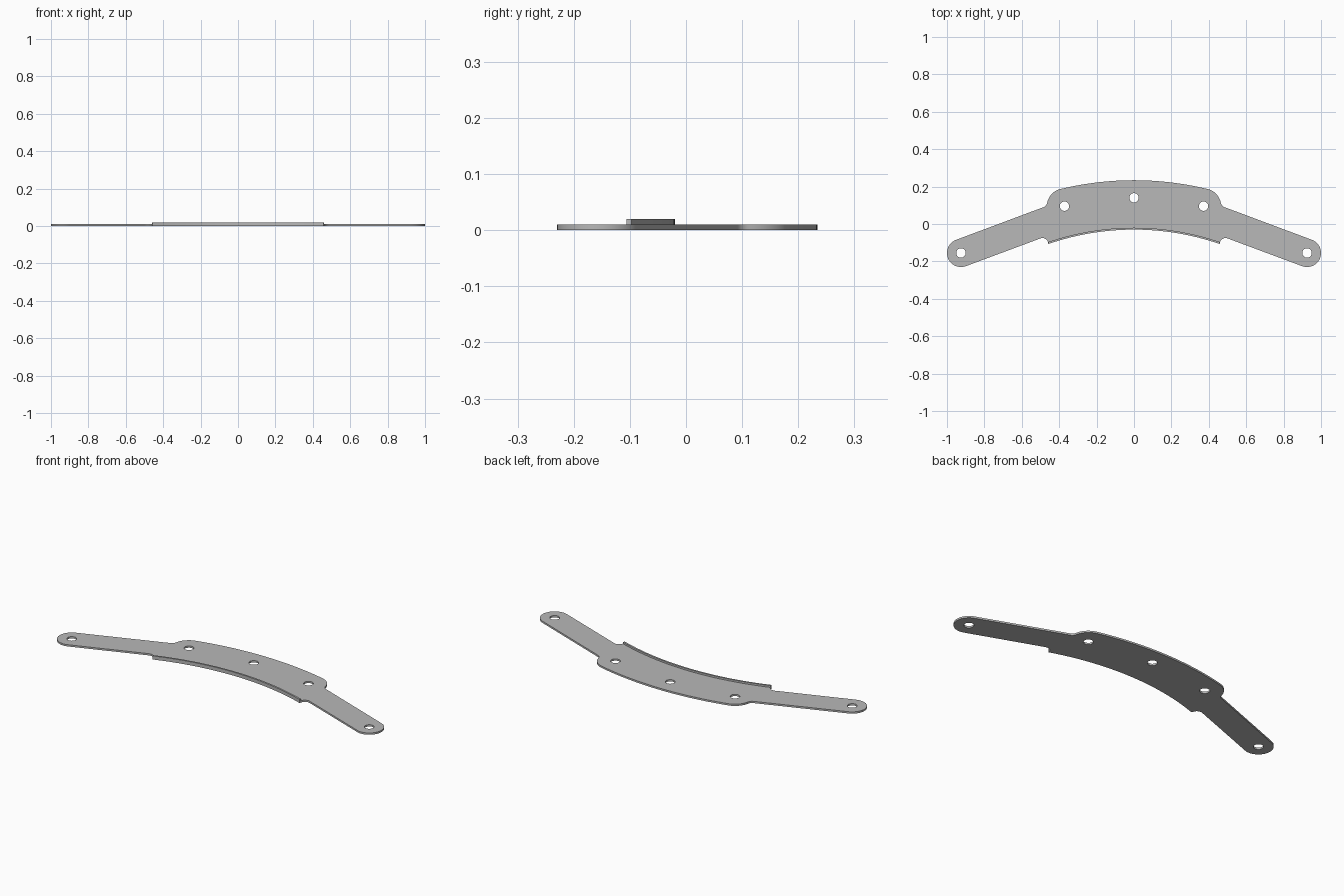
import bpy, bmesh
from math import sin, cos, radians, degrees, atan2, sqrt
from mathutils import Vector

if "Cube" in bpy.data.objects:
    bpy.data.objects.remove(bpy.data.objects["Cube"])

grey = bpy.data.materials.new("plain grey")
grey.use_nodes = True
colour = (0.48, 0.48, 0.48, 1)
grey.diffuse_color = colour
grey.node_tree.nodes["Principled BSDF"].inputs["Base Color"].default_value = colour

THICK = 0.01
HUB = Vector((0, -1.43))            # common centre of all the long arcs
R_IN, R_HOLES, R_OUT = 1.4, 1.57, 1.664
ARM_R, FILLET, HOLE_R = 0.075, 0.03, 0.025
SLOPE = 20.5                        # arm angle


def arc(centre, r, start, end, n):
    """Points on an arc, angles in degrees."""
    angles = [radians(start + (end - start) * i / n) for i in range(n + 1)]
    return [centre + r * Vector((cos(a), sin(a))) for a in angles]


def extruded(name, loops, z):
    """Flat outline with optional holes, turned into a solid plate."""
    curve = bpy.data.curves.new(name, 'CURVE')
    curve.dimensions = '2D'
    curve.fill_mode = 'BOTH'
    curve.extrude = THICK / 2
    for pts in loops:
        spline = curve.splines.new('POLY')
        spline.points.add(len(pts) - 1)
        for point, p in zip(spline.points, pts):
            point.co = (p.x, p.y, 0, 1)
        spline.use_cyclic_u = True
    obj = bpy.data.objects.new(name, curve)
    bpy.context.collection.objects.link(obj)
    bpy.ops.object.select_all(action='DESELECT')
    obj.select_set(True)
    bpy.context.view_layer.objects.active = obj
    bpy.ops.object.convert(target='MESH')
    obj = bpy.context.object
    bm = bmesh.new()
    bm.from_mesh(obj.data)
    bmesh.ops.remove_doubles(bm, verts=bm.verts, dist=0.0001)
    bmesh.ops.recalc_face_normals(bm, faces=bm.faces)
    bmesh.ops.translate(bm, verts=bm.verts, vec=(0, 0, z + THICK / 2))
    bm.to_mesh(obj.data)
    bm.free()
    obj.data.materials.clear()
    obj.data.materials.append(grey)
    bpy.ops.object.shade_smooth_by_angle(angle=radians(30))
    return obj


# Hole centres and the fillet between shoulder and arm
shoulder = arc(HUB, R_HOLES, 76.3, 76.3, 1)[0]
tip = Vector((0.925, -0.155))
along = Vector((-cos(radians(SLOPE)), sin(radians(SLOPE))))
normal = Vector((sin(radians(SLOPE)), cos(radians(SLOPE))))
shoulder_r = R_OUT - R_HOLES
offset = tip + normal * (ARM_R + FILLET) - shoulder
b = offset.dot(along)
t = -b - sqrt(b * b - offset.length_squared + (shoulder_r + FILLET) ** 2)
top_fillet = shoulder + offset + along * t
toward = top_fillet - shoulder
meet = degrees(atan2(toward.y, toward.x))

# Right half of the outline, clockwise from the top middle
half = arc(HUB, R_OUT, 90, 76.3, 16)
half += arc(shoulder, shoulder_r, 76.3, meet, 12)[1:]
half += arc(top_fillet, FILLET, 180 + meet, 270 - SLOPE, 8)[1:]
half += arc(tip, ARM_R, 90 - SLOPE, -90 - SLOPE, 24)
half += arc(Vector((0.489, -0.105)), FILLET, 90 - SLOPE, 175, 8)
half += arc(HUB, R_IN, 71, 90, 20)
mirrored = [Vector((-p.x, p.y)) for p in reversed(half[1:-1])]

# Flat bracket plate with five bolt holes
centres = [Vector((0, HUB.y + R_HOLES))]
for side in (-1, 1):
    centres += [Vector((side * c.x, c.y)) for c in (shoulder, tip)]
holes = [arc(c, HOLE_R, 0, 348.75, 31) for c in centres]
extruded("bracket_plate", [half + mirrored] + holes, 0)

# Raised lip along the inner curve
lip = arc(HUB, R_IN, 71, 109, 40) + arc(HUB, R_IN + 0.01, 109, 71, 40)
extruded("raised_lip", [lip], THICK)
